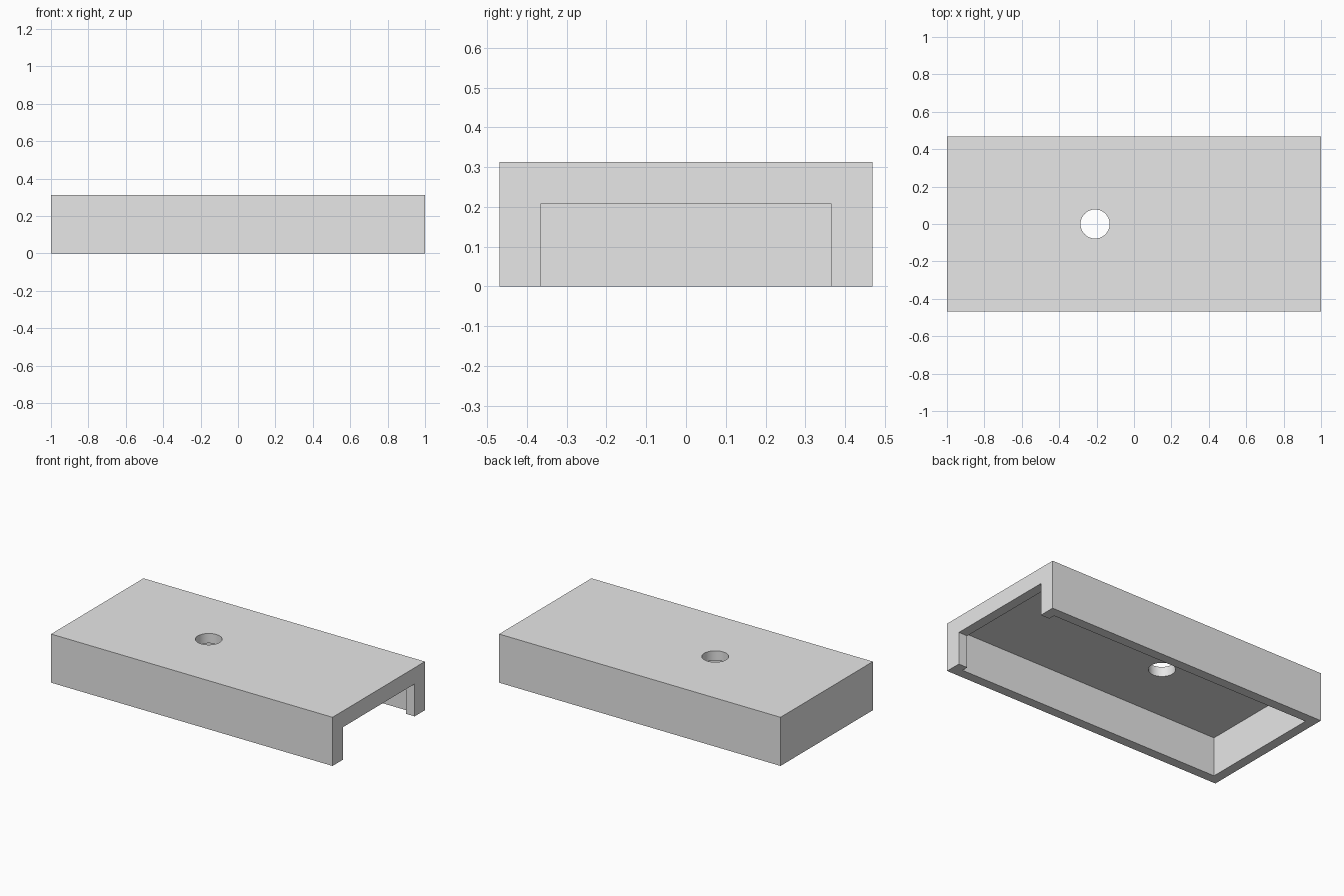
import bpy
import math

if "Cube" in bpy.data.objects:
    bpy.data.objects.remove(bpy.data.objects["Cube"], do_unlink=True)

LENGTH, WIDTH, HEIGHT = 2.0, 0.9375, 0.3125
WALL = 0.0625          # thickness of walls and roof
MARGIN = 0.104         # frame left around the end opening
HOLE_X, HOLE_R = -0.208, 0.078


def box(name, low, high):
    """Box between two opposite corners."""
    centre = [(a + b) / 2 for a, b in zip(low, high)]
    bpy.ops.mesh.primitive_cube_add(size=1, location=centre)
    obj = bpy.context.object
    obj.name = name
    obj.scale = [b - a for a, b in zip(low, high)]
    bpy.ops.object.transform_apply(location=True, rotation=True, scale=True)
    return obj


def cut(target, cutter):
    """Subtract the cutter from the target, then discard it."""
    cutter.hide_render = True
    mod = target.modifiers.new(cutter.name, "BOOLEAN")
    mod.operation = "DIFFERENCE"
    mod.solver = "EXACT"
    mod.object = cutter
    bpy.context.view_layer.objects.active = target
    bpy.ops.object.modifier_apply(modifier=mod.name)
    bpy.data.objects.remove(cutter, do_unlink=True)


# Outer block
hx, hy = LENGTH / 2, WIDTH / 2
cover = box("cover", (-hx, -hy, 0), (hx, hy, HEIGHT))

# Hollow underside
cut(cover, box("cavity", (WALL - hx, WALL - hy, -0.1),
               (hx - WALL, hy - WALL, HEIGHT - WALL)))

# Opening through the end wall
cut(cover, box("end_opening", (hx - 2 * WALL, MARGIN - hy, -0.1),
               (hx + 0.1, hy - MARGIN, HEIGHT - MARGIN)))

# Round hole through the roof
bpy.ops.mesh.primitive_cylinder_add(vertices=64, radius=HOLE_R, depth=0.3,
                                    location=(HOLE_X, 0, HEIGHT))
hole = bpy.context.object
hole.name = "roof_hole"
cut(cover, hole)

# Plain grey finish
grey = bpy.data.materials.new("light_grey")
grey.use_nodes = True
grey.diffuse_color = (0.8, 0.8, 0.8, 1)
grey.node_tree.nodes["Principled BSDF"].inputs["Base Color"].default_value = (0.8, 0.8, 0.8, 1)
cover.data.materials.clear()
cover.data.materials.append(grey)

# Smooth hole wall, sharp edges elsewhere
bpy.ops.object.select_all(action="DESELECT")
cover.select_set(True)
bpy.context.view_layer.objects.active = cover
bpy.ops.object.shade_smooth_by_angle(angle=math.radians(30))
